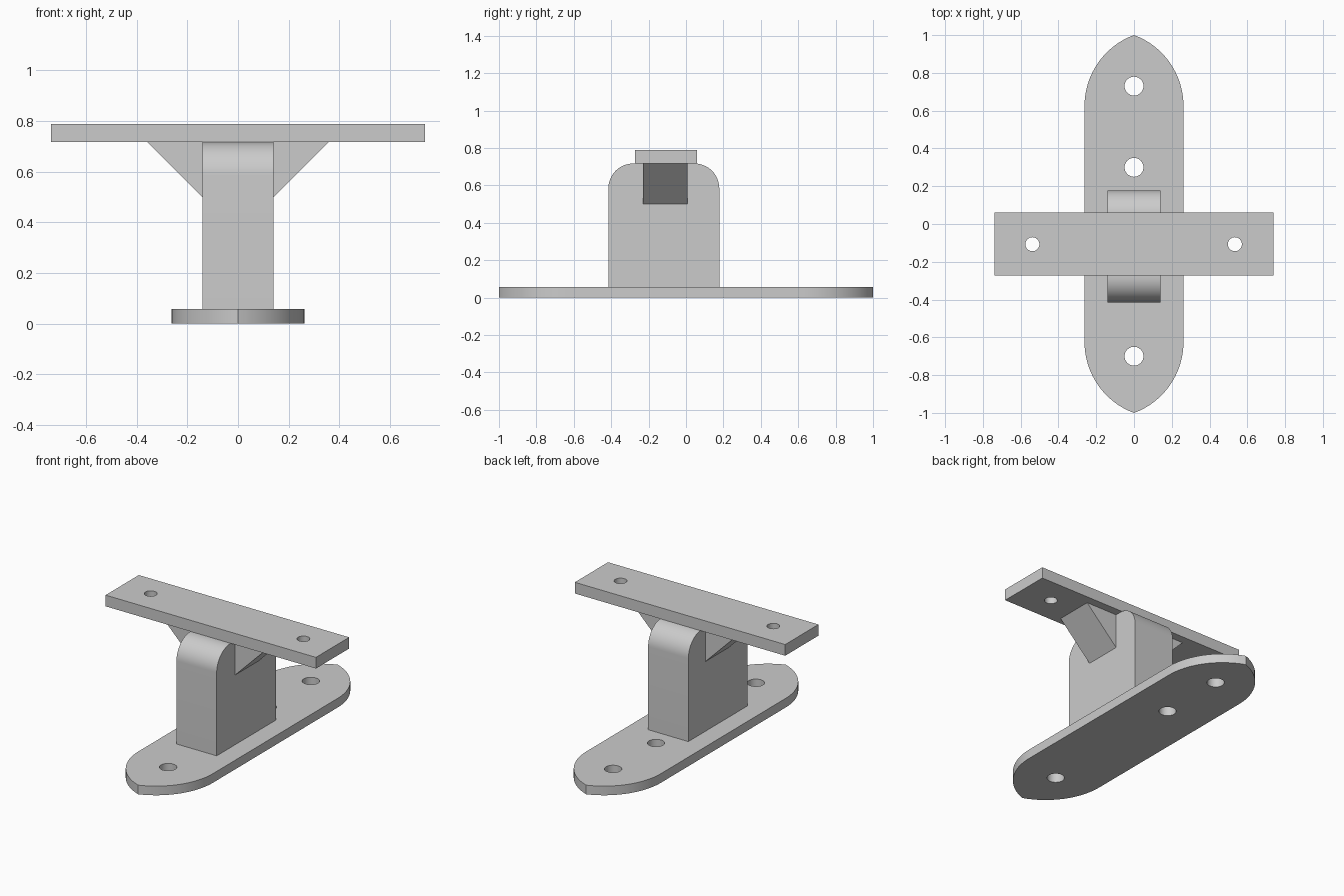
import bpy
import bmesh
from math import asin, cos, sin, pi, radians
from mathutils import Matrix

cube = bpy.data.objects.get("Cube")
if cube:
    bpy.data.objects.remove(cube, do_unlink=True)

grey = bpy.data.materials.new("plain grey")
grey.use_nodes = True
colour = (0.6, 0.6, 0.6, 1)
grey.diffuse_color = colour
grey.node_tree.nodes["Principled BSDF"].inputs["Base Color"].default_value = colour


def arc(cx, cy, r, start, end, steps=16):
    return [(cx + r * cos(start + (end - start) * i / steps),
             cy + r * sin(start + (end - start) * i / steps)) for i in range(steps + 1)]


def circle(cx, cy, r):
    return arc(cx, cy, r, 0, 2 * pi, 32)[:-1]


def slab(name, loops, low, high, turn=Matrix()):
    """Extrude an outline (first loop) with holes (other loops) from low to high."""
    curve = bpy.data.curves.new(name, "CURVE")
    curve.dimensions = "2D"
    curve.fill_mode = "BOTH"
    curve.extrude = (high - low) / 2
    for loop in loops:
        spline = curve.splines.new("POLY")
        spline.points.add(len(loop) - 1)
        for point, (x, y) in zip(spline.points, loop):
            point.co = (x, y, 0, 1)
        spline.use_cyclic_u = True
    obj = bpy.data.objects.new(name, curve)
    bpy.context.collection.objects.link(obj)
    bpy.ops.object.select_all(action="DESELECT")
    obj.select_set(True)
    bpy.context.view_layer.objects.active = obj
    bpy.ops.object.convert(target="MESH")
    obj = bpy.context.object
    bm = bmesh.new()
    bm.from_mesh(obj.data)
    bmesh.ops.remove_doubles(bm, verts=bm.verts, dist=0.0005)
    bmesh.ops.transform(bm, verts=bm.verts,
                        matrix=turn @ Matrix.Translation((0, 0, (low + high) / 2)))
    bmesh.ops.recalc_face_normals(bm, faces=bm.faces)
    bm.to_mesh(obj.data)
    bm.free()
    obj.data.materials.clear()
    obj.data.materials.append(grey)
    bpy.ops.object.shade_smooth_by_angle(angle=radians(30))
    return obj


# Profile axes (a, b, depth) mapped to (y, z, x) and (x, z, -y)
side_on = Matrix(((0, 0, 1, 0), (1, 0, 0, 0), (0, 1, 0, 0), (0, 0, 0, 1)))
front_on = Matrix(((1, 0, 0, 0), (0, 0, -1, 0), (0, 1, 0, 0), (0, 0, 0, 1)))

# Base plate with pointed arch ends and three screw holes
half, radius, shoulder = 0.262, 0.4, 0.625
sweep = asin((1 - shoulder) / radius)
right_arc = arc(half - radius, shoulder, radius, 0, sweep)
right_arc[-1] = (0, 1)
back_end = right_arc + [(-x, y) for x, y in reversed(right_arc[:-1])]
outline = back_end + [(-x, -y) for x, y in back_end]
slab("base_plate", [outline] + [circle(0, y, 0.05) for y in (-0.7, 0.3, 0.73)], 0, 0.058)

# Upright block with rounded top corners
front, back, top, r = -0.415, 0.178, 0.717, 0.133
block = [(front, 0.058), (back, 0.058)]
block += arc(back - r, top - r, r, 0, pi / 2) + arc(front + r, top - r, r, pi / 2, pi)
slab("upright_block", [block], -0.141, 0.141, side_on)

# Triangular gussets under the top plate
for side, label in ((1, "left"), (-1, "right")):
    triangle = [(side * 0.141, 0.5), (side * 0.358, top), (side * 0.141, top)]
    slab(label + "_gusset", [triangle], -0.008, 0.23, front_on)

# Top plate with two screw holes
plate = [(-0.738, -0.273), (0.738, -0.273), (0.738, 0.06), (-0.738, 0.06)]
slab("top_plate", [plate] + [circle(x, -0.107, 0.037) for x in (-0.538, 0.534)], top, 0.788)
